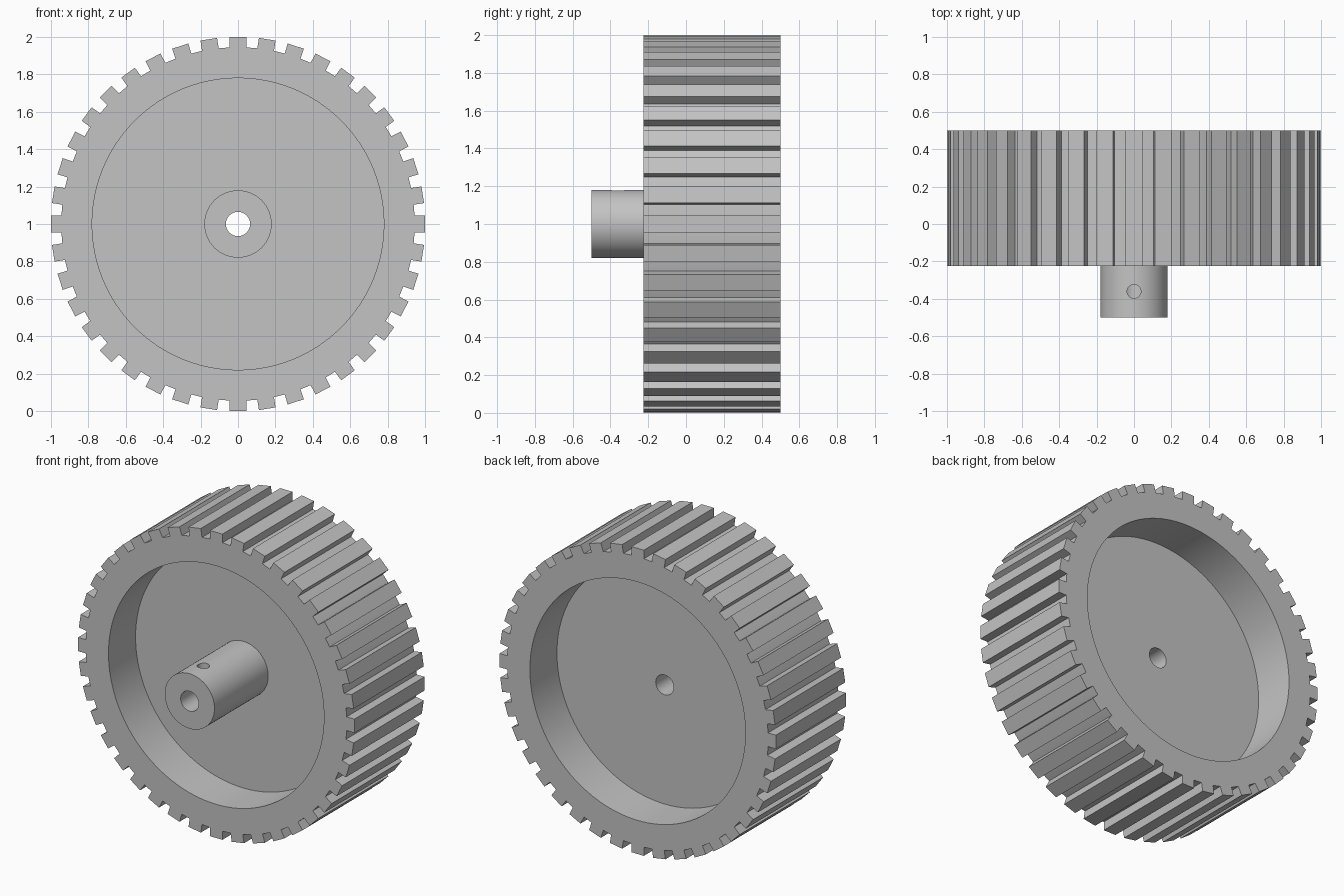
import bpy, bmesh, math
from mathutils import Matrix, Vector

default = bpy.data.objects.get("Cube")
if default:
    bpy.data.objects.remove(default, do_unlink=True)

AXLE = Vector((0, 0, 1))
FRONT, BACK = -0.225, 0.5
WEB_FRONT, WEB_BACK = 0.055, 0.22
BORE_R, HUB_R, RECESS_R, DRUM_R = 0.065, 0.18, 0.78, 0.945
TEETH, TOOTH_WIDTH = 40, 0.09

grey = bpy.data.materials.new("plain grey")
grey.use_nodes = True
grey.diffuse_color = (0.55, 0.55, 0.55, 1)
grey.node_tree.nodes["Principled BSDF"].inputs["Base Color"].default_value = grey.diffuse_color


def finish(bm, name):
    bmesh.ops.recalc_face_normals(bm, faces=bm.faces)
    mesh = bpy.data.meshes.new(name)
    bm.to_mesh(mesh)
    bm.free()
    mesh.materials.append(grey)
    obj = bpy.data.objects.new(name, mesh)
    bpy.context.collection.objects.link(obj)
    return obj


def select(obj):
    bpy.ops.object.select_all(action='DESELECT')
    obj.select_set(True)
    bpy.context.view_layer.objects.active = obj


def lathe(name, profile, segments):
    """Spin a closed (radius, y) profile around the axle."""
    bm = bmesh.new()
    verts = [bm.verts.new((r, y, AXLE.z)) for r, y in profile]
    edges = [bm.edges.new((a, b)) for a, b in zip(verts, verts[1:] + verts[:1])]
    bmesh.ops.spin(bm, geom=verts + edges, cent=AXLE, axis=(0, 1, 0),
                   angle=math.tau, steps=segments, use_merge=True)
    bmesh.ops.remove_doubles(bm, verts=bm.verts, dist=1e-5)
    return finish(bm, name)


# Drum rim with a web recessed on both sides
wheel = lathe("wheel_rim_and_web", [
    (BORE_R, WEB_FRONT), (RECESS_R, WEB_FRONT), (RECESS_R, FRONT), (DRUM_R, FRONT),
    (DRUM_R, BACK), (RECESS_R, BACK), (RECESS_R, WEB_BACK), (BORE_R, WEB_BACK)], 120)

# Hub sleeve with a bore
hub = lathe("hub", [(BORE_R, -0.5), (HUB_R, -0.5),
                    (HUB_R, WEB_FRONT), (BORE_R, WEB_FRONT)], 64)

# Set screw hole drilled from the top of the hub into the bore
bm = bmesh.new()
bmesh.ops.create_cone(bm, cap_ends=True, segments=32, radius1=0.037, radius2=0.037,
                      depth=0.3, matrix=Matrix.Translation((0, -0.36, AXLE.z + 0.15)))
drill = finish(bm, "set_screw_cutter")
drill.hide_render = True
cut = hub.modifiers.new("set_screw_hole", 'BOOLEAN')
cut.operation = 'DIFFERENCE'
cut.solver = 'EXACT'
cut.object = drill
select(hub)
bpy.ops.object.modifier_apply(modifier=cut.name)
bpy.data.objects.remove(drill, do_unlink=True)

for part in (wheel, hub):
    select(part)
    bpy.ops.object.shade_smooth_by_angle(angle=math.radians(30))

# Straight tread bars around the drum
bm = bmesh.new()
root, tip = DRUM_R - 0.002, 1.0
size = Matrix.Diagonal((TOOTH_WIDTH, BACK - FRONT, tip - root, 1))
offset = Matrix.Translation((0, (FRONT + BACK) / 2, (root + tip) / 2))
for i in range(TEETH):
    turn = Matrix.Rotation(math.tau * i / TEETH, 4, 'Y')
    bmesh.ops.create_cube(bm, size=1, matrix=Matrix.Translation(AXLE) @ turn @ offset @ size)
finish(bm, "tread_bars")
